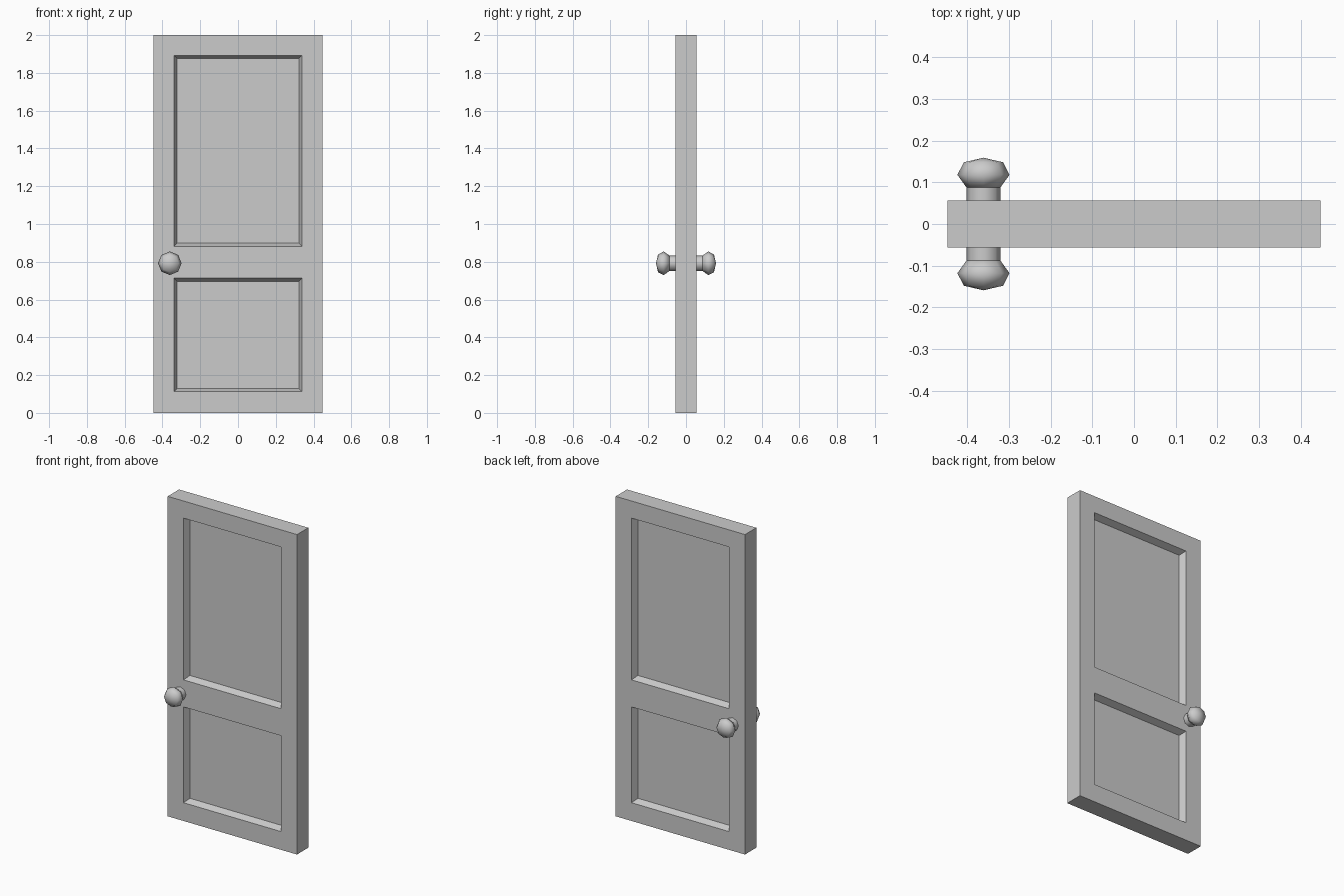
import bpy, bmesh
from math import radians
from mathutils import Matrix

if "Cube" in bpy.data.objects:
    bpy.data.objects.remove(bpy.data.objects["Cube"])

HALF = 0.056            # half thickness of the door
KNOB_X, KNOB_Z = -0.361, 0.792


def add_object(name, bm):
    mesh = bpy.data.meshes.new(name)
    bm.to_mesh(mesh)
    bm.free()
    obj = bpy.data.objects.new(name, mesh)
    bpy.context.collection.objects.link(obj)
    return obj


def mirror_y(obj):
    mod = obj.modifiers.new("mirror_back", 'MIRROR')
    mod.use_axis = (False, True, False)
    mod.merge_threshold = 0.0005


# Door leaf: front skin as a grid, two cells sunk into bevelled panels
xs = [-0.447, -0.338, 0.338, 0.447]
zs = [0.0, 0.114, 0.713, 0.882, 1.893, 2.0]
bm = bmesh.new()
grid = [[bm.verts.new((x, -HALF, z)) for x in xs] for z in zs]
panels = []
for j in range(len(zs) - 1):
    for i in range(len(xs) - 1):
        f = bm.faces.new((grid[j][i], grid[j][i + 1], grid[j + 1][i + 1], grid[j + 1][i]))
        if i == 1 and j in (1, 3):
            panels.append(f)
bm.normal_update()

# Door edges: rim pulled back to the middle, the mirror completes the rest
rim = [e for e in bm.edges if e.is_boundary]
ext = bmesh.ops.extrude_edge_only(bm, edges=rim)
for v in ext["geom"]:
    if isinstance(v, bmesh.types.BMVert):
        v.co.y = 0.0
bmesh.ops.recalc_face_normals(bm, faces=bm.faces)
for f in bm.faces:
    f.normal_update()
if panels[0].normal.y > 0:
    bmesh.ops.reverse_faces(bm, faces=bm.faces)
bmesh.ops.inset_individual(bm, faces=panels, thickness=0.023, depth=-0.041)
mirror_y(add_object("door_leaf", bm))


# Handles: eight-sided turned parts around the y axis
def lathe(name, profile, sides=8):
    bm = bmesh.new()
    verts = [bm.verts.new((r, -y, 0)) for r, y in profile]
    edges = [bm.edges.new(p) for p in zip(verts, verts[1:])]
    bmesh.ops.spin(bm, geom=verts + edges, cent=(0, 0, 0), axis=(0, 1, 0),
                   angle=radians(360), steps=sides)
    bmesh.ops.remove_doubles(bm, verts=bm.verts, dist=0.0005)
    bmesh.ops.recalc_face_normals(bm, faces=bm.faces)
    bmesh.ops.transform(bm, matrix=Matrix.Translation((KNOB_X, 0, KNOB_Z)), verts=bm.verts)
    for f in bm.faces:
        f.smooth = True
    mirror_y(add_object(name, bm))


lathe("knob_stem", [(0.041, 0.054), (0.041, 0.089)])
lathe("knob", [(0, 0.088), (0.041, 0.088), (0.0625, 0.118), (0.047, 0.148), (0, 0.159)])
